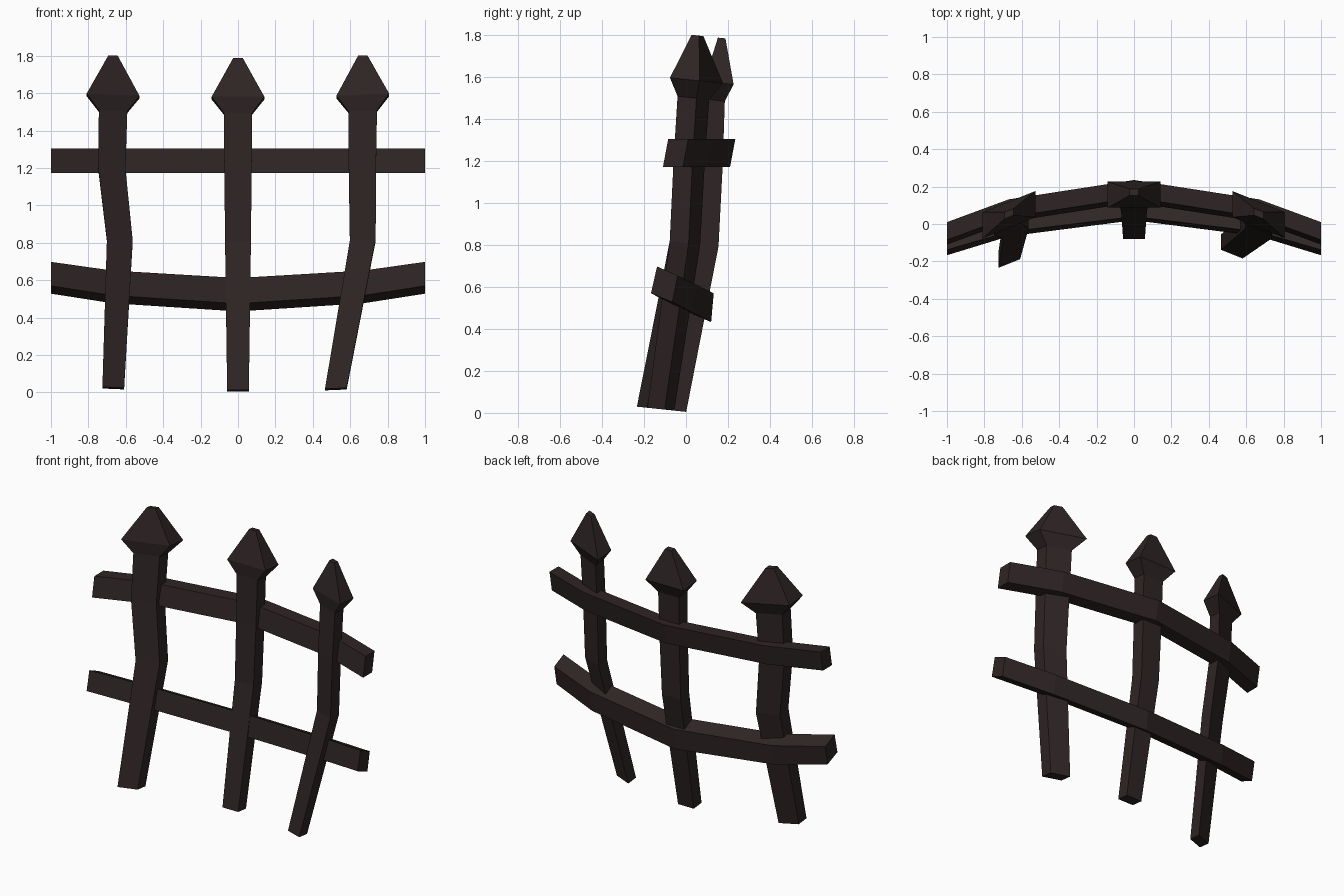
import bpy, bmesh

if "Cube" in bpy.data.objects:
    bpy.data.objects.remove(bpy.data.objects["Cube"])

iron = bpy.data.materials.new("dark brown iron")
iron.diffuse_color = (0.028, 0.018, 0.018, 1)
iron.use_nodes = True
iron.node_tree.nodes["Principled BSDF"].inputs["Base Color"].default_value = iron.diffuse_color


def loft(name, rings):
    """Join a row of four-cornered rings into a closed, flat-shaded bar."""
    bm = bmesh.new()
    loops = [[bm.verts.new(p) for p in ring] for ring in rings]
    for a, b in zip(loops, loops[1:]):
        for i in range(4):
            j = (i + 1) % 4
            bm.faces.new((a[i], a[j], b[j], b[i]))
    bm.faces.new(loops[0][::-1])
    bm.faces.new(loops[-1])
    bmesh.ops.recalc_face_normals(bm, faces=bm.faces)
    mesh = bpy.data.meshes.new(name)
    bm.to_mesh(mesh)
    bm.free()
    mesh.materials.append(iron)
    obj = bpy.data.objects.new(name, mesh)
    bpy.context.collection.objects.link(obj)


def ring(x, y, z, w, d, skew):
    """Post section, skewed along the fence curve and tilted with the lean."""
    out = []
    for sx, sy in ((-1, -1), (1, -1), (1, 1), (-1, 1)):
        py = y + sy * d + skew * sx * w
        out.append((x + sx * w, py, z - 0.105 * py))
    return out


# Half width and half depth of each post section, shared by all posts
SIZES = [(0.058, 0.041), (0.069, 0.045), (0.073, 0.045), (0.076, 0.045),
         (0.141, 0.070), (0.025, 0.018)]
HEIGHTS = [0.005, 0.81, 1.20, 1.505, 1.59, 1.805]

# Posts with pointed caps: centre (x, y) of each section, bottom to tip
POSTS = {
    "left_post": (0.40, [(-0.667, -0.17), (-0.632, -0.005), (-0.675, 0.015),
                         (-0.668, 0.035), (-0.668, 0.05), (-0.668, 0.055)]),
    "middle_post": (0.0, [(0, -0.04), (0, 0.11), (0, 0.13),
                          (0, 0.14), (0, 0.157), (0, 0.17)]),
    "right_post": (-0.40, [(0.523, -0.12), (0.667, -0.005), (0.665, 0.015),
                           (0.667, 0.035), (0.667, 0.05), (0.667, 0.055)]),
}
for name, (skew, path) in POSTS.items():
    loft(name, [ring(x, y, z, w, d, skew)
                for (x, y), z, (w, d) in zip(path, HEIGHTS, SIZES)])


def rail(name, middle, end):
    """Bowed rail: (y, z) section at the middle and at the mirrored ends."""
    rings = []
    for x, t in ((-1, 1), (-0.67, 0.46), (0, 0), (0.67, 0.46), (1, 1)):
        rings.append([(x, a[0] + (b[0] - a[0]) * t, a[1] + (b[1] - a[1]) * t)
                      for a, b in zip(middle, end)])
    loft(name, rings)


# Rails: corners run front top, front bottom, back bottom, back top
rail("upper_rail",
     [(0.14, 1.305), (0.115, 1.172), (0.21, 1.172), (0.235, 1.305)],
     [(-0.085, 1.305), (-0.11, 1.172), (-0.015, 1.172), (0.01, 1.305)])
rail("lower_rail",
     [(0.04, 0.612), (0.02, 0.475), (0.12, 0.433), (0.132, 0.57)],
     [(-0.138, 0.698), (-0.167, 0.57), (-0.065, 0.528), (-0.04, 0.655)])
